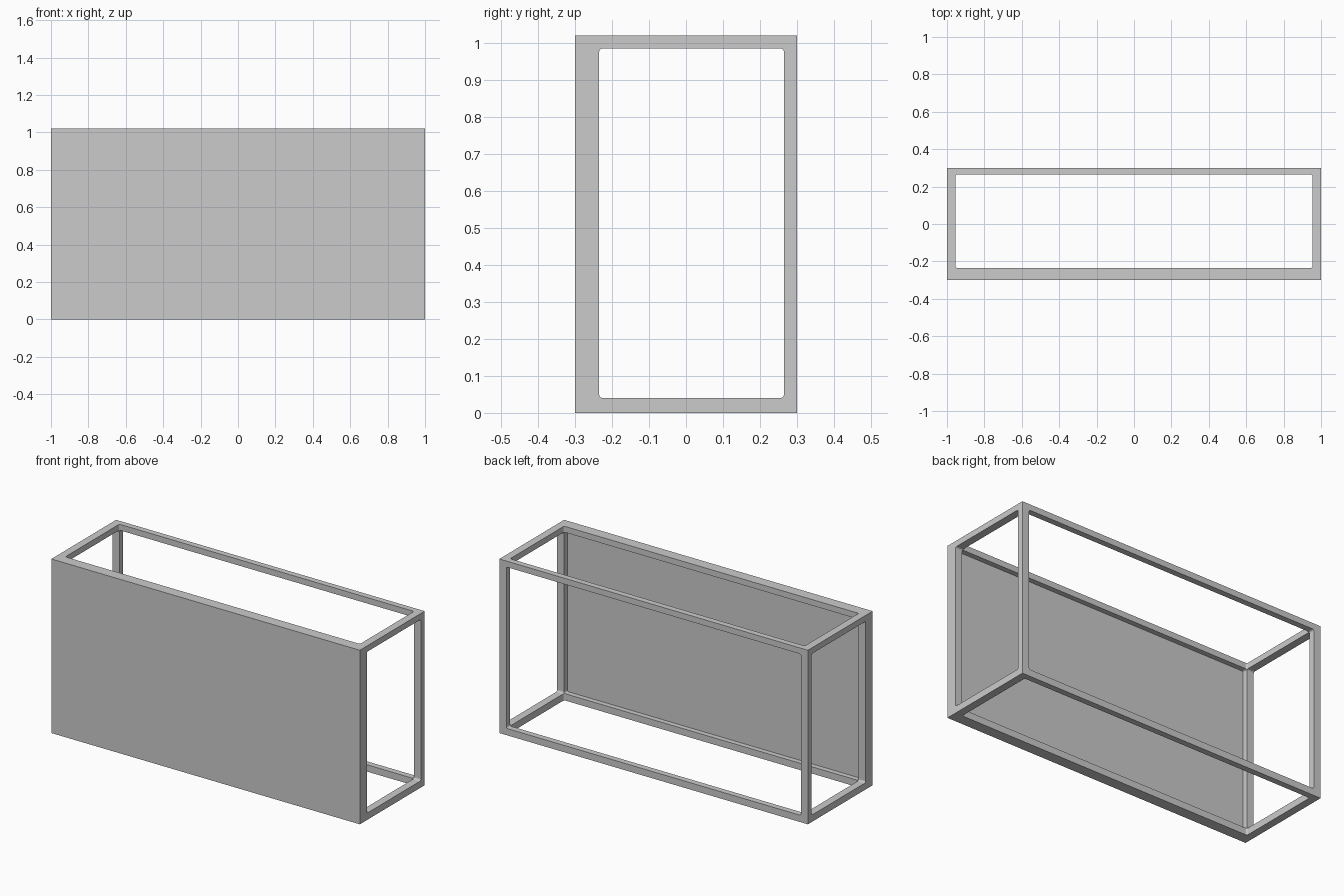
import bpy
import bmesh
from mathutils import Vector

default = bpy.data.objects.get("Cube")
if default:
    bpy.data.objects.remove(default, do_unlink=True)

# Overall size, bar thickness and the shared inner opening
OUTER_LOW, OUTER_HIGH = Vector((-1, -0.3, 0)), Vector((1, 0.3, 1.02))
INNER_LOW, INNER_HIGH = Vector((-0.955, -0.235, 0.04)), Vector((0.955, 0.265, 0.985))
PANEL_BACK = -0.265
CORNER = 0.01


def add_box(name, low, high, round_axis=None):
    """Box between two corners; edges along round_axis are softened."""
    bm = bmesh.new()
    bmesh.ops.create_cube(bm, size=1)
    bmesh.ops.scale(bm, vec=high - low, verts=bm.verts)
    bmesh.ops.translate(bm, vec=(low + high) / 2, verts=bm.verts)
    if round_axis is not None:
        edges = [e for e in bm.edges
                 if abs((e.verts[0].co - e.verts[1].co).normalized()[round_axis]) > 0.9]
        bmesh.ops.bevel(bm, geom=edges, offset=CORNER, segments=3,
                        profile=0.5, affect='EDGES')
    mesh = bpy.data.meshes.new(name)
    bm.to_mesh(mesh)
    bm.free()
    obj = bpy.data.objects.new(name, mesh)
    bpy.context.collection.objects.link(obj)
    return obj


# Open frame: a block pierced along each axis
frame = add_box("open_frame", Vector((-1, PANEL_BACK, 0)), OUTER_HIGH)
cutters = []
for axis, label in enumerate(("side", "back", "top")):
    low, high = INNER_LOW.copy(), INNER_HIGH.copy()
    low[axis] = OUTER_LOW[axis] - 0.2
    high[axis] = OUTER_HIGH[axis] + 0.2
    cutter = add_box(label + "_opening_cutter", low, high, axis)
    cutter.hide_render = True
    cutters.append(cutter)
    cut = frame.modifiers.new(label + "_opening", 'BOOLEAN')
    cut.operation = 'DIFFERENCE'
    cut.solver = 'EXACT'
    cut.object = cutter

# Bake the openings and discard the cutters
bpy.context.view_layer.objects.active = frame
for name in [m.name for m in frame.modifiers]:
    bpy.ops.object.modifier_apply(modifier=name)
for cutter in cutters:
    bpy.data.objects.remove(cutter, do_unlink=True)

# Solid front panel fixed to the frame
add_box("front_panel", OUTER_LOW, Vector((1, PANEL_BACK, OUTER_HIGH.z)))
